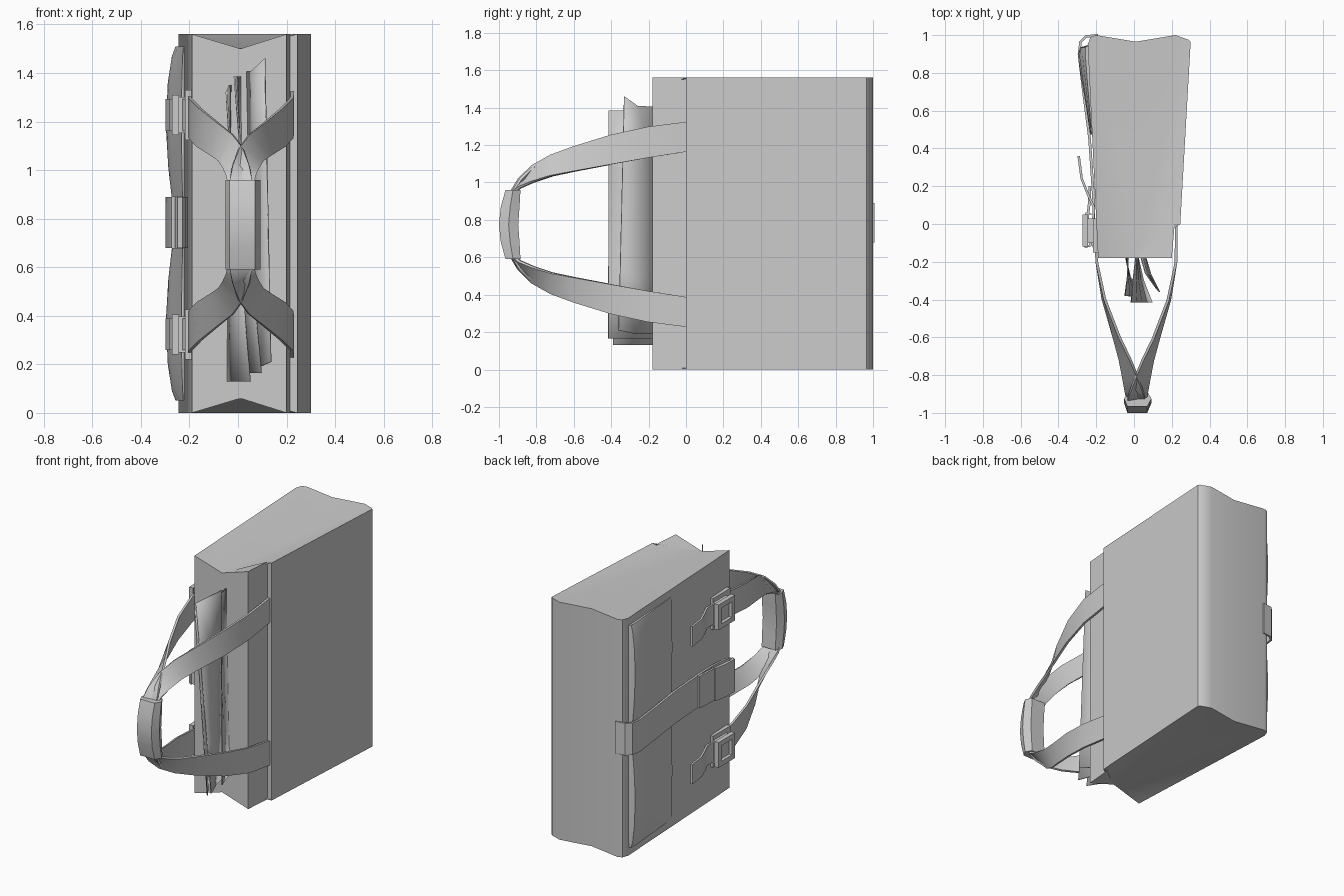
import bpy, bmesh
from mathutils import Vector as V

if "Cube" in bpy.data.objects:
    bpy.data.objects.remove(bpy.data.objects["Cube"])

ZM = 0.78  # mirror plane height


def make(name, verts, faces, angle=35):
    me = bpy.data.meshes.new(name)
    me.from_pydata([tuple(v) for v in verts], [], faces)
    bm = bmesh.new()
    bm.from_mesh(me)
    bmesh.ops.recalc_face_normals(bm, faces=bm.faces)
    bm.to_mesh(me)
    bm.free()
    ob = bpy.data.objects.new(name, me)
    bpy.context.collection.objects.link(ob)
    bpy.context.view_layer.objects.active = ob
    bpy.ops.object.select_all(action='DESELECT')
    ob.select_set(True)
    bpy.ops.object.shade_smooth_by_angle(angle=angle * 3.14159 / 180)
    return ob


def loft(name, loops, angle=35):
    """Skin equal-length closed loops and cap both ends."""
    n, m = len(loops[0]), len(loops)
    verts = [p for lp in loops for p in lp]
    faces = [(i * n + j, i * n + (j + 1) % n, (i + 1) * n + (j + 1) % n, (i + 1) * n + j)
             for i in range(m - 1) for j in range(n)]
    faces += [tuple(range(n)), tuple(range((m - 1) * n, m * n))]
    return make(name, verts, faces, angle)


def strap(name, sections, t):
    """Flat strap through (centre, half-width vector) sections."""
    cs = [V(c) for c, w in sections]
    loops = []
    for i, (c, w) in enumerate(sections):
        tan = cs[min(i + 1, len(cs) - 1)] - cs[max(i - 1, 0)]
        w = V(w)
        nrm = tan.cross(w).normalized() * t / 2
        loops.append([cs[i] + w + nrm, cs[i] - w + nrm, cs[i] - w - nrm, cs[i] + w - nrm])
    return loft(name, loops)


def side_strap(name, path, z, half, t=0.018):
    return strap(name, [((x, y, z), (0, 0, half)) for x, y in path], t)


# main body: extruded wedge with pinched gussets at the opening
prof = [(0.01, -0.18), (0.20, -0.18), (0.215, 0), (0.245, 0), (0.30, 0.965), (0.29, 0.975),
        (0.22, 1.0), (0.01, 0.965), (-0.20, 1.0), (-0.23, 0.99), (-0.245, 0.95), (-0.19, -0.18)]
n = len(prof)
verts = [(x, y, 0.06 if i == 0 else 0) for i, (x, y) in enumerate(prof)]
verts += [(x, y, 1.50 if i == 0 else 1.56) for i, (x, y) in enumerate(prof)]
faces = [(i, (i + 1) % n, n + (i + 1) % n, n + i) for i in range(n)]
for i in range(1, n - 1):
    faces += [(0, i, i + 1), (n, n + i, n + i + 1)]
make("bag_body", verts, faces, 30)


# papers sticking out of the opening
def paper(name, bottom, top):
    m, k = len(bottom), 5
    vs = [V(b).lerp(V(t), j / (k - 1)) for j in range(k) for b, t in zip(bottom, top)]
    fs = [(j * m + i, j * m + i + 1, (j + 1) * m + i + 1, (j + 1) * m + i)
          for j in range(k - 1) for i in range(m - 1)]
    ob = make(name, vs, fs, 60)
    sol = ob.modifiers.new("thickness", 'SOLIDIFY')
    sol.thickness = 0.006
    sol.offset = 0


paper("paper_left", [(-0.045, -0.17, .13), (-0.02, -0.28, .13), (0.05, -0.39, .13)],
      [(-0.03, -0.17, 1.35), (-0.035, -0.28, 1.35), (-0.048, -0.38, 1.32)])
paper("paper_middle", [(0.02, -0.17, .165), (0.05, -0.3, .165), (0.095, -0.415, .165)],
      [(0.01, -0.17, 1.385), (-0.005, -0.3, 1.385), (-0.015, -0.415, 1.385)])
paper("paper_right", [(0.06, -0.17, .19), (0.09, -0.27, .19), (0.135, -0.36, .21)],
      [(0.035, -0.17, 1.405), (0.06, -0.26, 1.41), (0.11, -0.33, 1.46)])

# carrying handles: four twisting straps meeting in the grip
hand = [(.212, .01, 1.245, 0, .08), (.21, -.2, 1.215, 0, .083), (.172, -.4, 1.175, .005, .079),
        (.105, -.6, 1.125, .015, .066), (.06, -.72, 1.09, .028, .055), (.03, -.82, 1.045, .04, .042),
        (.012, -.89, .995, .047, .022), (.004, -.925, .95, .05, .008), (.002, -.935, .90, .05, 0)]
for s, side in ((1, "right"), (-1, "left")):
    for m, level in ((1, "upper"), (-1, "lower")):
        secs = [((0.012 + s * d, y - 0.004 * s, ZM - 0.004 + m * (z - ZM + 0.004)), (-s * wx, 0, m * wz))
                for d, y, z, wx, wz in hand]
        strap(f"handle_strap_{side}_{level}", secs, 0.014)

# grip wrap
grip = []
for z, yo, yi in ((.59, -.965, -.885), (.68, -.99, -.89), (.775, -1, -.897), (.87, -.99, -.89), (.96, -.965, -.885)):
    ym = (yo + yi) / 2
    grip.append([(-.03, yi, z), (-.052, ym, z), (-.035, yo, z), (.07, yo, z), (.092, ym, z), (.07, yi, z)])
loft("grip", grip)


# soft pad on the left face, squeezed in the middle by the strap
def face_x(y):
    return -0.199 - 0.0485 * y


half = [(.05, .015), (.09, .03), (.2, .047), (.38, .055), (.55, .045), (.68, .03)]
pad = half + [(.775, .026)] + [(1.56 - z, t) for z, t in reversed(half)]
loft("side_pad", [[(face_x(y) - k * t + (0.01 if k == 0 else 0), y, z)
                   for y, k in ((.47, 0), (.475, .2), (.62, .45), (.78, .8), (.89, 1), (.935, .75), (.95, 0))]
                  for z, t in pad], 50)

# middle strap wrapping the bottom corner, folded back at its end
side_strap("middle_strap", [(-.19, 1.0), (-.255, .992), (-.283, .965), (-.291, .9), (-.27, .72), (-.235, .45),
                            (-.215, .15), (-.213, .03), (-.222, -.08), (-.233, -.115), (-.255, -.12),
                            (-.263, -.1), (-.25, 0), (-.238, .1), (-.233, .2)], 0.785, .105, 0.014)
side_strap("middle_strap_keeper", [(-.225, .05), (-.252, .06), (-.268, -.03), (-.27, -.115), (-.25, -.125)],
           0.785, .107, 0.008)


# small buckles with loose tails
def box(name, x0, x1, y0, y1, z0, z1):
    loft(name, [[(x0, y0, z), (x1, y0, z), (x1, y1, z), (x0, y1, z)] for z in (z0, z1)])


def frame(name, x0, x1, y0, y1, z0, z1, b):
    outer = [(y0, z0), (y1, z0), (y1, z1), (y0, z1)]
    inner = [(y0 + b, z0 + b), (y1 - b, z0 + b), (y1 - b, z1 - b), (y0 + b, z1 - b)]
    vs = [(x, y, z) for x in (x0, x1) for ring in (outer, inner) for y, z in ring]
    fs = []
    for i in range(4):
        j = (i + 1) % 4
        fs += [(i, j, 4 + j, 4 + i), (8 + i, 8 + j, 12 + j, 12 + i),
               (i, j, 8 + j, 8 + i), (4 + i, 4 + j, 12 + j, 12 + i)]
    make(name, vs, fs)


for zc, level in ((1.227, "upper"), (0.323, "lower")):
    side_strap(f"buckle_tail_{level}", [(-.293, .36), (-.277, .24), (-.245, .16), (-.213, .09), (-.215, .03),
                                        (-.237, .0), (-.243, -.05), (-.225, -.09), (-.205, -.14)],
               zc, .065, 0.013)
    box(f"buckle_plate_{level}", -.218, -.18, -.15, .03, zc - .103, zc + .103)
    frame(f"buckle_frame_{level}", -.272, -.243, -.12, .05, zc - .083, zc + .083, .032)
    box(f"buckle_core_{level}", -.25, -.205, -.10, .03, zc - .075, zc + .075)
